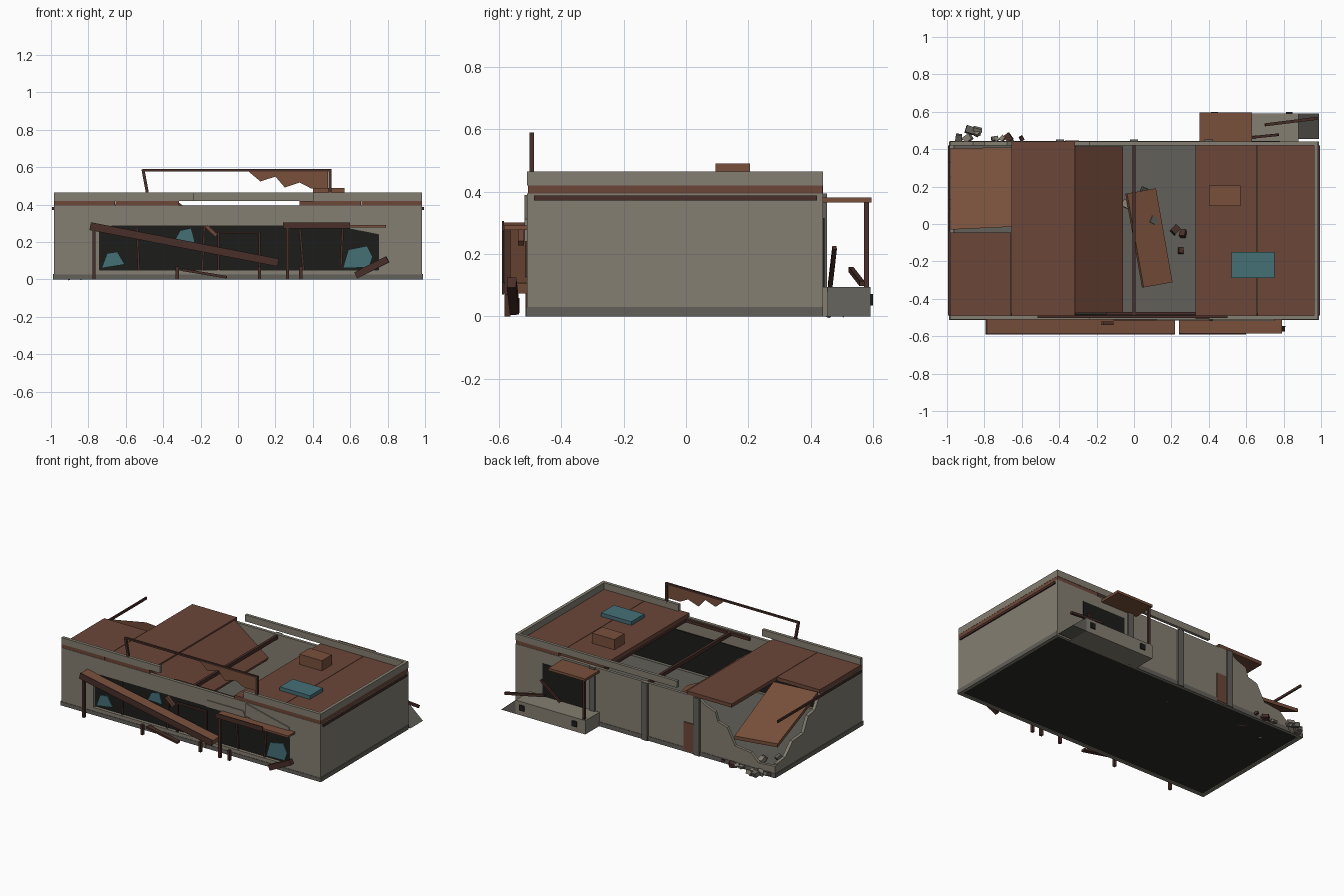
import bpy, random
from mathutils import Vector, Matrix, Euler
random.seed(4)


def mat(name, r, g, b):
    m = bpy.data.materials.new(name)
    m.diffuse_color = (r, g, b, 1)
    return m


WALL = mat("concrete", .23, .21, .165)
DARK = mat("dark_concrete", .12, .115, .10)
RUST = mat("rust", .15, .062, .040)
RUST2 = mat("light_rust", .19, .08, .045)
WOOD = mat("dark_rust", .065, .028, .022)
BLACK = mat("shadow", .012, .012, .011)
FLOOR = mat("floor_grey", .025, .025, .022)
GLASS = mat("teal_glass", .06, .16, .18)


def mesh(name, verts, faces, m):
    me = bpy.data.meshes.new(name)
    me.from_pydata(verts, [], faces)
    me.materials.append(m)
    ob = bpy.data.objects.new(name, me)
    bpy.context.collection.objects.link(ob)
    return ob


def prism(name, pts, axis, a, b, m):
    """Extrude a 2D outline along an axis from a to b."""
    put = {'x': lambda p, t: (t, p[0], p[1]),
           'y': lambda p, t: (p[0], t, p[1]),
           'z': lambda p, t: (p[0], p[1], t)}[axis]
    n = len(pts)
    area = sum(pts[i][0] * pts[(i + 1) % n][1] - pts[(i + 1) % n][0] * pts[i][1] for i in range(n))
    if (area < 0) != (axis == 'y'):
        pts = pts[::-1]
    v = [put(p, a) for p in pts] + [put(p, b) for p in pts]
    f = [tuple(range(n))[::-1], tuple(range(n, 2 * n))]
    f += [(i, (i + 1) % n, n + (i + 1) % n, n + i) for i in range(n)]
    return mesh(name, v, f, m)


def box(name, x0, x1, y0, y1, z0, z1, m):
    return prism(name, [(x0, y0), (x1, y0), (x1, y1), (x0, y1)], 'z', z0, z1, m)


def beam(name, p, q, w, h, m):
    """Box running from p to q, w wide and h deep."""
    p, q = Vector(p), Vector(q)
    d = q - p
    ob = box(name, -d.length / 2, d.length / 2, -w / 2, w / 2, -h / 2, h / 2, m)
    ob.matrix_world = Matrix.Translation((p + q) / 2) @ d.to_track_quat('X', 'Z').to_matrix().to_4x4()
    return ob


# Floor and front wall around the long shop window
box("floor", -.97, .97, -.50, .43, .006, .02, FLOOR)
box("floor_screed", -.96, .96, -.485, .42, .02, .024, DARK)
box("front_sill", -.74, .75, -.51, -.488, 0, .05, WALL)
box("front_lintel", -.74, .75, -.51, -.488, .285, .395, WALL)
box("front_pier_left", -.985, -.74, -.51, -.488, 0, .395, WALL)
box("front_pier_right", .75, .985, -.51, -.488, 0, .395, WALL)
box("window_backing", -.75, .76, -.486, -.478, .04, .295, BLACK)

# Right wall, broken left wall, broken back wall
box("right_wall", .963, .985, -.488, .42, 0, .395, WALL)
prism("left_wall", [(-.488, 0), (.42, 0), (.42, .09), (.33, .10), (.25, .18), (.13, .19),
                    (.08, .29), (.01, .30), (-.05, .395), (-.488, .395)], 'x', -.985, -.963, WALL)
prism("back_wall", [(-.985, 0), (.985, 0), (.985, .395), (-.40, .395), (-.45, .36), (-.53, .33),
                    (-.55, .27), (-.62, .25), (-.68, .14), (-.80, .125), (-.86, .07), (-.985, .08)],
      'y', .42, .44, WALL)

# Plinth strips
box("plinth_front", -.985, .985, -.513, -.51, 0, .026, DARK)
box("plinth_right", .985, .988, -.513, .44, 0, .03, DARK)
box("plinth_left", -.988, -.985, -.513, .44, 0, .03, DARK)
box("plinth_back", -.985, .35, .44, .443, 0, .03, DARK)

# Roof edge band, roof slabs and sagging slabs
box("roof_right_inner", .33, .658, -.508, .42, .395, .42, RUST)
box("roof_right_outer", .661, .984, -.508, .438, .395, .42, RUST)
box("roof_left_inner", -.655, -.315, -.508, .44, .395, .42, RUST)
box("roof_left_front", -.984, -.658, -.508, -.045, .395, .42, RUST)
prism("roof_sagging", [(-.325, .418), (-.06, .22), (-.07, .198), (-.325, .393)], 'y', -.475, .415, RUST)
mesh("roof_collapsed_corner",
     [(x, y, z + t) for t in (0, -.024) for x, y, z in
      ((-.98, -.03, .41), (-.655, -.015, .40), (-.655, .41, .19), (-.98, .405, .22))],
     [(0, 1, 2, 3), (7, 6, 5, 4), (0, 4, 5, 1), (1, 5, 6, 2), (2, 6, 7, 3), (3, 7, 4, 0)], RUST2)
box("rafter_centre", -.009, .009, -.488, .43, .365, .39, WOOD)
box("rafter_left", -.33, -.31, -.485, .42, .37, .393, WOOD)
box("rafter_right", .33, .345, -.485, .42, .37, .395, WOOD)
box("rafter_front", -.15, .33, -.487, -.47, .37, .39, WOOD)

# Parapets
box("parapet_front_left", -.985, -.235, -.51, -.488, .42, .465, WALL)
box("parapet_front_right", .40, .985, -.51, -.488, .42, .465, WALL)
box("parapet_right", .963, .985, -.488, .44, .42, .465, WALL)
box("parapet_back", -.24, .963, .42, .44, .42, .465, WALL)

# Side rails
for s, n in ((1, "right"), (-1, "left")):
    box("side_rail_" + n, min(s * .984, s * .994), max(s * .984, s * .994), -.488, .42, .372, .388, WOOD)

# Rooftop vent and skylight
box("roof_vent", .40, .57, .095, .205, .42, .49, RUST2)
box("skylight", .52, .75, -.29, -.15, .42, .445, GLASS)

# Bent sign frame with torn banner
beam("sign_post_left", (-.485, -.495, .465), (-.508, -.495, .588), .014, .016, WOOD)
box("sign_post_right", .485, .50, -.502, -.488, .42, .59, WOOD)
box("sign_rail", -.51, .50, -.502, -.488, .578, .59, WOOD)
prism("torn_banner", [(.055, .578), (.48, .578), (.48, .487), (.39, .487), (.33, .518), (.25, .492),
                      (.20, .55), (.12, .524)], 'y', -.498, -.492, RUST2)

# Cracked fascia plates above the window
prism("fascia_plate_centre", [(.12, .333), (.40, .333), (.42, .285), (.12, .285)], 'y', -.516, -.51, WALL)
prism("fascia_plate_right", [(.42, .39), (.75, .312), (.75, .24), (.415, .305)], 'y', -.518, -.508, WALL)

# Window mullions, door frame and glass shards
for i, (x, l) in enumerate(((-.53, -.01), (-.19, .01), (.35, -.02), (.55, .01))):
    beam("mullion_%d" % i, (x, -.495, .05), (x + l, -.495, .285), .008, .012, WOOD)
box("door_frame_top", -.11, .12, -.515, -.50, .245, .255, WOOD)
box("door_frame_left", -.11, -.10, -.515, -.50, .05, .25, WOOD)
box("door_frame_right", .11, .12, -.515, -.50, 0, .25, WOOD)
shards = ([(-.73, .06), (-.70, .14), (-.645, .148), (-.605, .08)],
          [(-.34, .205), (-.31, .262), (-.25, .275), (-.23, .20)],
          [(.56, .06), (.59, .16), (.69, .18), (.72, .12), (.70, .065)])
for i, s in enumerate(shards):
    prism("glass_shard_%d" % i, s, 'y', -.496, -.490, GLASS)

# Fallen front awning, props and loose boards
beam("awning_fallen", (-.79, -.547, .285), (.215, -.547, .09), .075, .034, RUST2)
beam("awning_fallen_lip", (-.79, -.587, .285), (.215, -.587, .09), .006, .042, WOOD)
box("awning_right", .24, .79, -.585, -.51, .278, .292, RUST2)
box("awning_right_lip", .24, .60, -.59, -.584, .272, .305, WOOD)
for i, (x, h) in enumerate(((-.77, .27), (-.325, .07), (.115, .07), (.265, .28), (.335, .07))):
    box("awning_post_%d" % i, x - .009, x + .009, -.582, -.564, 0, h, WOOD)
beam("loose_board_right", (.63, -.55, .022), (.80, -.56, .108), .03, .036, WOOD)
beam("loose_board_left", (-.30, -.55, .052), (-.06, -.56, .012), .03, .014, WOOD)
beam("hanging_strut", (-.17, -.53, .285), (-.115, -.53, .235), .02, .02, RUST)

# Back pilasters and service door
for i, x in enumerate((-.395, 0, .40)):
    box("pilaster_%d" % i, x - .022, x + .022, .438, .452, 0, .395, DARK)
box("back_door", -.37, -.295, .438, .446, .01, .205, RUST)

# Loading dock with ramp, opening, canopy and bumpers
box("dock", .35, .88, .44, .592, 0, .095, WALL)
prism("dock_ramp", [(.88, 0), (.99, 0), (.88, .095)], 'y', .455, .592, DARK)
box("dock_opening", .45, .78, .438, .445, .095, .315, BLACK)
box("dock_canopy", .35, .63, .44, .595, .365, .382, RUST2)
box("canopy_post", .36, .376, .572, .588, .095, .366, WOOD)
for x in (.43, .83):
    box("dock_bumper", x - .018, x + .018, .592, .6, .035, .072, BLACK)
beam("dock_plank_low", (.70, .53, .15), (.98, .565, .105), .016, .016, WOOD)
beam("dock_plank_leaning", (.63, .463, .10), (.77, .477, .22), .014, .014, WOOD)

# Fallen slab and rubble
slab = box("fallen_slab", -.085, .085, -.255, .255, -.012, .012, RUST2)
slab.location = (.08, -.075, .055)
slab.rotation_euler = Euler((0, .40, .175))


def rubble(name, count, xs, ys, zs, size):
    for i in range(count):
        s = random.uniform(*size)
        ob = box("%s_%d" % (name, i), -s, s, -s * .8, s * .8, -s * .6, s * .6,
                 random.choice((WALL, DARK, WOOD)))
        ob.location = (random.uniform(*xs), random.uniform(*ys), random.uniform(*zs))
        ob.rotation_euler = [random.uniform(-.5, .5), random.uniform(-.5, .5), random.uniform(0, 3)]


rubble("rubble_outside", 9, (-.97, -.60), (.45, .465), (.016, .03), (.012, .022))
rubble("rubble_scattered", 3, (-.88, -.74), (.49, .53), (.02, .025), (.018, .026))
rubble("rubble_inside_corner", 8, (-.93, -.6), (.25, .40), (.025, .05), (.015, .03))
rubble("rubble_inside", 9, (-.1, .3), (-.2, .3), (.025, .04), (.015, .026))
